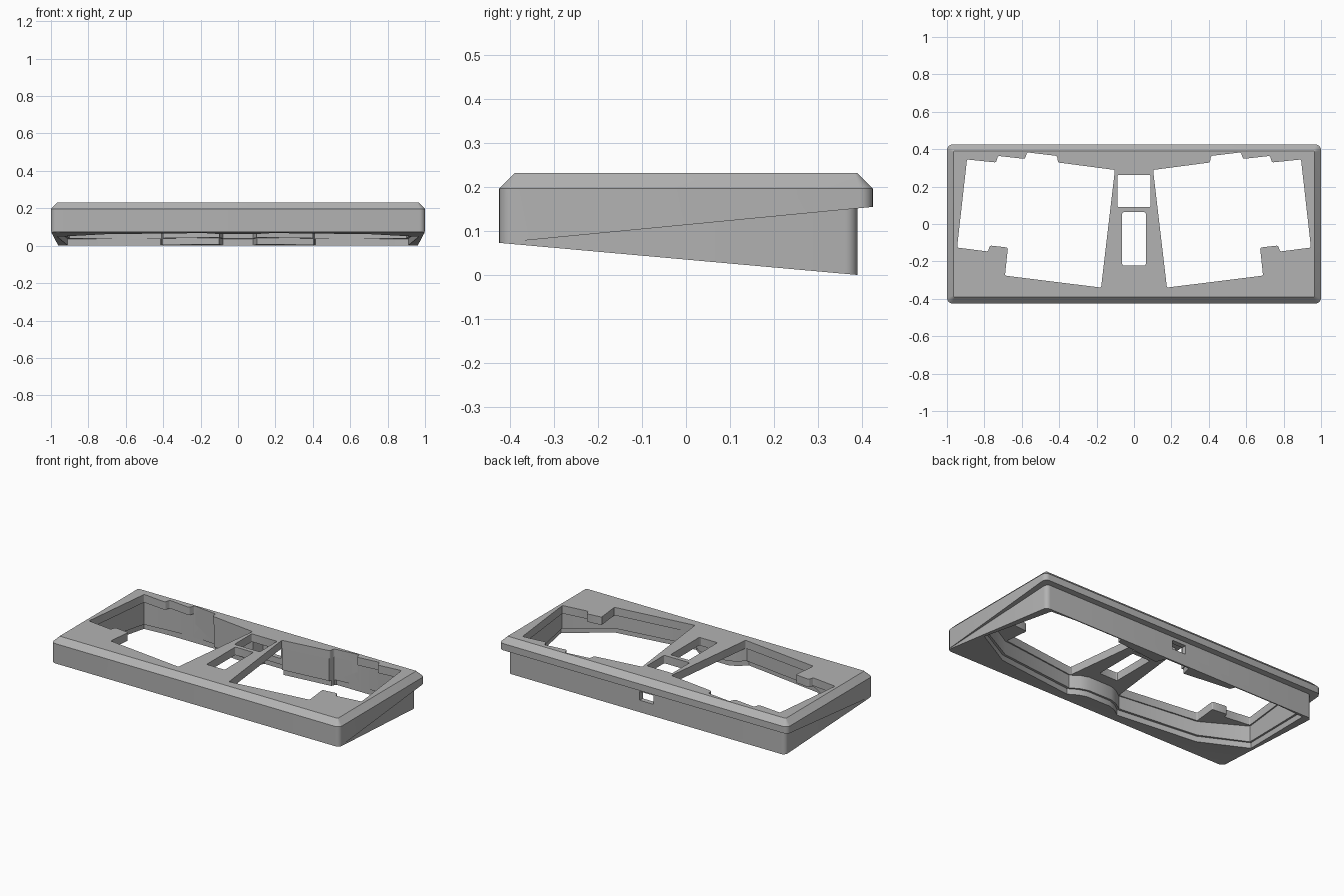
import bpy, bmesh, math

cube = bpy.data.objects.get("Cube")
if cube:
    bpy.data.objects.remove(cube, do_unlink=True)

grey = bpy.data.materials.new("plain_grey")
grey.use_nodes = True
colour = (0.45, 0.45, 0.45, 1)
grey.diffuse_color = colour
grey.node_tree.nodes["Principled BSDF"].inputs["Base Color"].default_value = colour

FRONT, BACK = -0.424, 0.424


def underside(y):
    return 0.073 - 0.0895 * (y - FRONT)


def lip_line(y):
    return 0.073 + 0.0965 * (y - FRONT)


def loft(name, rings, corner=0.0):
    """Closed solid through matching rings of points; optionally round its upright edges."""
    bm = bmesh.new()
    loops = [[bm.verts.new(p) for p in ring] for ring in rings]
    n = len(loops[0])
    bm.faces.new(loops[0][::-1])
    bm.faces.new(loops[-1])
    for low, high in zip(loops, loops[1:]):
        for i in range(n):
            j = (i + 1) % n
            bm.faces.new((low[i], low[j], high[j], high[i]))
    if corner:
        upright = [e for e in bm.edges if abs(e.verts[0].co.z - e.verts[1].co.z) > 0.1]
        bmesh.ops.bevel(bm, geom=upright, offset=corner, segments=3,
                        profile=0.5, affect='EDGES')
    bmesh.ops.recalc_face_normals(bm, faces=bm.faces[:])
    mesh = bpy.data.meshes.new(name)
    bm.to_mesh(mesh)
    bm.free()
    mesh.materials.append(grey)
    obj = bpy.data.objects.new(name, mesh)
    bpy.context.collection.objects.link(obj)
    return obj


def prism(name, outline, bottom, top, corner=0.0):
    return loft(name, [[(x, y, bottom) for x, y in outline],
                       [(x, y, top) for x, y in outline]], corner)


def rounded(front_x, back_x, front, back, r):
    """Plan outline with rounded corners, counter-clockwise from the back left."""
    corners = [(back_x - r, back - r, 0), (r - back_x, back - r, 90),
               (r - front_x, front + r, 180), (front_x - r, front + r, 270)]
    return [(cx + r * math.cos(math.radians(a + k * 15)),
             cy + r * math.sin(math.radians(a + k * 15)))
            for cx, cy, a in corners for k in range(7)]


def rectangle(half, front, back):
    return [(-half, front), (half, front), (half, back), (-half, back)]


def combine(target, tool, operation):
    mod = target.modifiers.new(tool.name, 'BOOLEAN')
    mod.operation = operation
    mod.solver = 'EXACT'
    mod.object = tool
    bpy.ops.object.select_all(action='DESELECT')
    target.select_set(True)
    bpy.context.view_layer.objects.active = target
    bpy.ops.object.modifier_apply(modifier=mod.name)
    bpy.data.objects.remove(tool, do_unlink=True)


# upper shell with chamfered rim and a sloping lower edge
rim = rounded(1, 1, -0.425, 0.425, 0.03)
flat = rounded(0.965, 0.965, -0.39, 0.39, 0.006)
case = loft("keyboard_case", [[(x, y, lip_line(y)) for x, y in rim],
                              [(x, y, 0.197) for x, y in rim],
                              [(x, y, 0.232) for x, y in flat]])

# tapered wedge under the lip
plan = rounded(0.998, 0.962, FRONT, 0.39, 0.028)
wedge = loft("lower_wedge", [[(x, y, underside(y)) for x, y in plan],
                             [(x, y, 0.185) for x, y in plan]])
combine(case, wedge, 'UNION')

# hollow interior, open below
half = [(0.08, -0.292), (0.13, -0.31), (0.18, -0.346), (0.695, -0.284),
        (0.955, -0.135), (0.9, 0.352), (0.735, 0.37), (0.575, 0.383),
        (0.41, 0.368), (0.4, 0.331), (0.1, 0.293), (0.08, 0.36)]
hollow = half + [(-x, y) for x, y in reversed(half)]
combine(case, prism("hollow_cutter", hollow, -0.1, 0.182), 'DIFFERENCE')

# wider recess for the base plate
wide = [(x * 1.012, min(y * 1.05, 0.383)) for x, y in hollow]
recess = loft("recess_cutter", [[(x, y, -0.1) for x, y in wide],
                                [(x, y, underside(y) + 0.035) for x, y in wide]])
combine(case, recess, 'DIFFERENCE')

# stepped key openings, mirrored
keys = [(0.893, 0.345), (0.738, 0.329), (0.727, 0.364), (0.583, 0.348),
        (0.572, 0.383), (0.412, 0.364), (0.406, 0.329), (0.102, 0.289),
        (0.176, -0.34), (0.69, -0.276), (0.674, -0.126), (0.77, -0.115),
        (0.781, -0.147), (0.946, -0.126)]
for side in (1, -1):
    outline = [(side * x, y) for x, y in keys]
    combine(case, prism("key_cutter", outline, 0.12, 0.3, 0.008), 'DIFFERENCE')

# two windows in the centre web
for width, front, back in ((0.088, 0.09, 0.262), (0.063, -0.222, 0.063)):
    window = prism("window_cutter", rectangle(width, front, back), 0.12, 0.3, 0.008)
    combine(case, window, 'DIFFERENCE')

# cable port through the back wall
combine(case, prism("port_cutter", rectangle(0.048, 0.33, 0.41), 0.075, 0.13), 'DIFFERENCE')

case.select_set(True)
bpy.context.view_layer.objects.active = case
bpy.ops.object.shade_smooth_by_angle(angle=math.radians(25))
